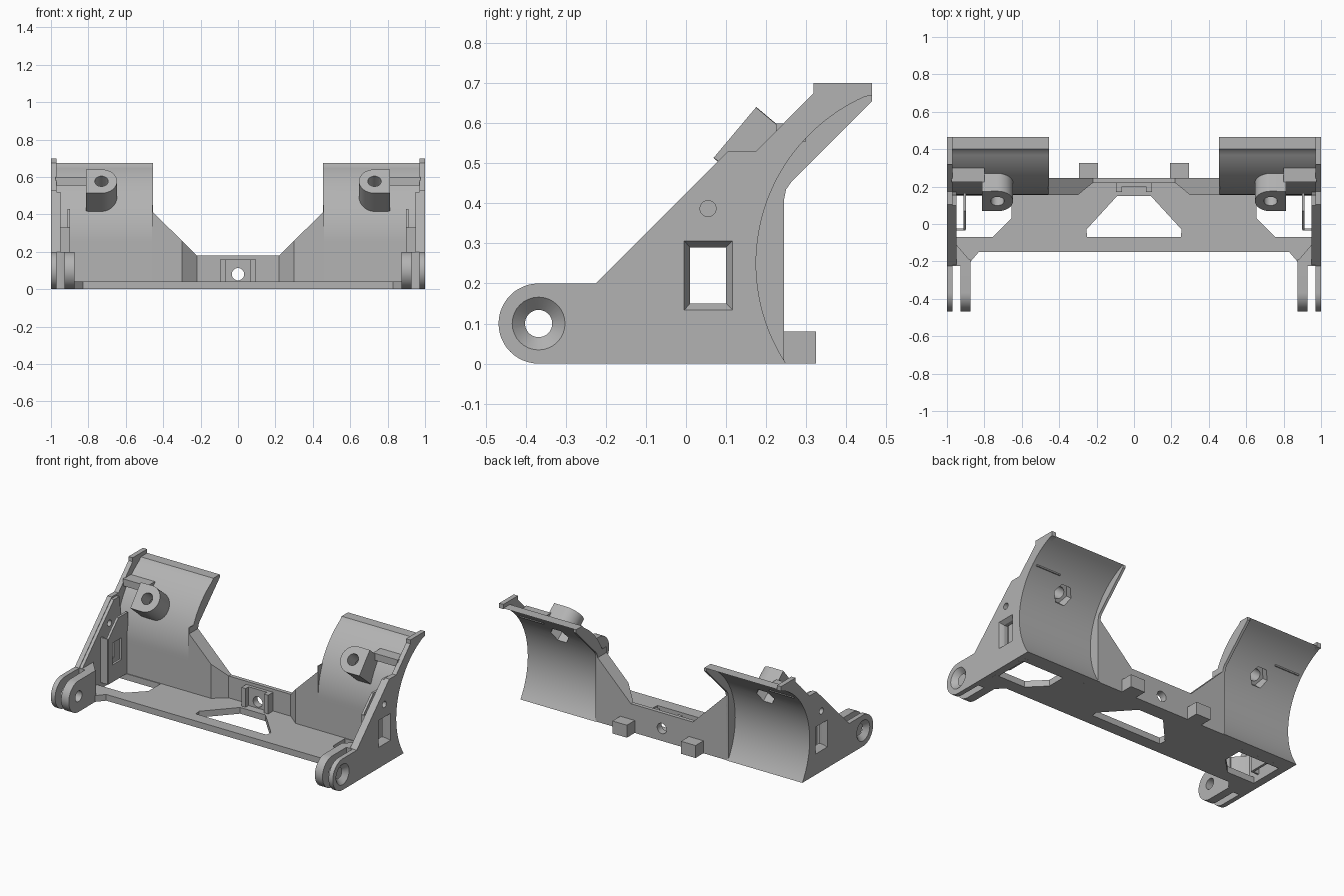
import bpy, bmesh, math
from mathutils import Vector

if "Cube" in bpy.data.objects:
    bpy.data.objects.remove(bpy.data.objects["Cube"])

grey = bpy.data.materials.new("plain grey")
grey.use_nodes = True
GREY = (0.45, 0.45, 0.45, 1)
grey.diffuse_color = GREY
grey.node_tree.nodes["Principled BSDF"].inputs["Base Color"].default_value = GREY


def loft(name, start, end, mirrored=False):
    """Solid between two matching rings, optionally repeated on the other side."""
    bm = bmesh.new()
    for side in ((1, -1) if mirrored else (1,)):
        rings = [[bm.verts.new((side * p[0], p[1], p[2])) for p in ring] for ring in (start, end)]
        n = len(start)
        for ring in rings:
            bm.faces.new(ring)
        for i in range(n):
            j = (i + 1) % n
            bm.faces.new((rings[0][i], rings[0][j], rings[1][j], rings[1][i]))
    bmesh.ops.recalc_face_normals(bm, faces=bm.faces)
    mesh = bpy.data.meshes.new(name)
    bm.to_mesh(mesh)
    bm.free()
    mesh.materials.append(grey)
    obj = bpy.data.objects.new(name, mesh)
    bpy.context.collection.objects.link(obj)
    return obj


def prism(name, axis, pts, a, b, mirrored=False, end=None):
    """Extrude a flat profile along x, y or z; end gives a different far profile."""
    def place(p, d):
        return {"x": (d, p[0], p[1]), "y": (p[0], d, p[1]), "z": (p[0], p[1], d)}[axis]
    return loft(name, [place(p, a) for p in pts], [place(p, b) for p in end or pts], mirrored)


def box(name, x, y, z, mirrored=False):
    return prism(name, "z", rect(x, y), z[0], z[1], mirrored)


def rect(u, v):
    return [(u[0], v[0]), (u[1], v[0]), (u[1], v[1]), (u[0], v[1])]


def arc(cu, cv, r, a0, a1, n):
    return [(cu + r * math.cos(math.radians(a0 + (a1 - a0) * i / n)),
             cv + r * math.sin(math.radians(a0 + (a1 - a0) * i / n))) for i in range(n + 1)]


def circle(cu, cv, r, n=32):
    return arc(cu, cv, r, 0, 360, n)[:-1]


def cut(obj, *cutters):
    for cutter in cutters:
        mod = obj.modifiers.new("cut", "BOOLEAN")
        mod.operation, mod.solver, mod.object = "DIFFERENCE", "EXACT", cutter
    bpy.context.view_layer.update()
    graph = bpy.context.evaluated_depsgraph_get()
    mesh = bpy.data.meshes.new_from_object(obj.evaluated_get(graph))
    obj.modifiers.clear()
    obj.data = mesh


# Shared curves: concave back of the cradles and their outer skin (y, z)
CY, CZ, R = 0.63, 0.25, 0.455
back_arc = arc(CY, CZ, R, 213.3, 111.3, 40)
back_arc = [p for p in back_arc if p[0] < 0.462]
skin = [(0.155, 0)] + arc(CY, CZ, R + 0.02, 180, 121, 24) + [(0.40, 0.675), (0.465, 0.675)]

# Cutters
lug_y, lug_z = -0.368, 0.1
pin_hole = prism("pin_hole", "x", circle(lug_y, lug_z, 0.034), 0.8, 1.1, True)
countersink = prism("countersink", "x", circle(lug_y, lug_z, 0.034), 0.97, 1.001, True,
                    circle(lug_y, lug_z, 0.067))
window = prism("window", "x", rect((0.01, 0.1), (0.15, 0.29)), 0.85, 1.1, True)
window_bevel = prism("window_bevel", "x", rect((0.01, 0.1), (0.15, 0.29)), 0.975, 1.001, True,
                     rect((-0.005, 0.117), (0.133, 0.307)))
small_hole = prism("small_hole", "x", circle(0.055, 0.387, 0.02), 0.85, 1.1, True)
bore = prism("bore", "x", circle(CY, CZ, R + 0.008, 96), 0.3, 1.1, True)
centre_hole = prism("centre_hole", "y", circle(0, 0.08, 0.033), 0.1, 0.4)
wall_notch = prism("wall_notch", "y", [(-0.22, 0.18), (0.22, 0.18), (0.455, 0.412), (0.455, 0.6),
                                       (-0.455, 0.6), (-0.455, 0.412)], 0.1, 0.4)
floor_gap = prism("floor_gap", "z", [(-0.25, -0.07), (0.25, -0.07), (0.255, -0.03), (0.09, 0.15),
                                     (-0.09, 0.15), (-0.255, -0.03)], -0.1, 0.1)
side_gap = prism("side_gap", "z", [(0.655, 0.15), (0.655, 0.03), (0.755, -0.07), (0.95, -0.07),
                                   (0.95, 0.15)], -0.1, 0.1, True)

# Side plates: rounded lug, sloped front, concave back and top tab
lug_end = arc(lug_y, lug_z, 0.1, 270, 90, 24)
plate = prism("side_plates", "x", lug_end + [
    (-0.225, 0.2), (0.105, 0.53), (0.175, 0.53), (0.318, 0.675), (0.318, 0.7), (0.465, 0.7)]
    + [(0.465, 0.67)] + back_arc[::-1], 0.97, 1, True)
cut(plate, pin_hole, countersink, window, window_bevel, small_hole)
liner = prism("plate_liners", "x", [(-0.22, 0), (-0.22, 0.2), (0.1, 0.52), (0.155, 0.52),
                                    (0.17, 0.4), (0.17, 0)], 0.95, 0.97, True)
cut(liner, window, small_hole)

# Inner fork lugs and the webs joining them to the plates
lug = prism("inner_lugs", "x", lug_end + [(-0.19, 0.2), (-0.19, 0)], 0.873, 0.927, True)
cut(lug, pin_hole)
prism("lug_webs", "z", [(0.873, -0.2), (0.927, -0.225), (0.97, -0.225), (0.97, -0.1),
                        (0.95, -0.11)], 0, 0.2, True)

# Floor with triangular and corner openings
floor = prism("floor", "z", [(-0.83, -0.15), (0.83, -0.15), (0.873, -0.2), (0.96, -0.2), (0.96, 0.18),
                             (0.3, 0.18), (0.22, 0.23), (-0.22, 0.23), (-0.3, 0.18), (-0.96, 0.18),
                             (-0.96, -0.2), (-0.873, -0.2)], 0, 0.04)
cut(floor, floor_gap, side_gap)

# Back wall with recessed middle and sloping shoulders
wall = prism("back_wall", "z", [(-0.46, 0.245), (0.46, 0.245), (0.46, 0.155), (0.3, 0.155),
                                (0.22, 0.22), (-0.22, 0.22), (-0.3, 0.155), (-0.46, 0.155)], 0, 0.45)
cut(wall, wall_notch, centre_hole)
block = box("centre_block", (-0.095, 0.095), (0.17, 0.23), (0, 0.16))
cut(block, centre_hole, box("block_recess", (-0.065, 0.065), (0.1, 0.2), (0.04, 0.3)))
box("rear_pegs", (0.192, 0.295), (0.24, 0.325), (0, 0.08), True)

# Boss frame: local axes across (x), up the slope and into the cradle
slope, inward = Vector((0, 0.643, 0.766)), Vector((0, 0.766, -0.643))
face = Vector((0.73, 0.122, 0.577))


def tilted(name, pts, a, b):
    ring = [face + Vector((u, 0, 0)) + slope * v for u, v in pts]
    return loft(name, [p + inward * a for p in ring], [p + inward * b for p in ring], True)


screw_hole = tilted("screw_hole", circle(0, 0, 0.036), -0.1, 0.4)
nut_pocket = tilted("nut_pocket", circle(0, 0, 0.062, 6), 0.1, 0.4)

# Cradles with their thin inner ribs
cradle = prism("cradles", "x", skin + back_arc[::-1], 0.462, 0.975, True)
cut(cradle, nut_pocket, screw_hole)
prism("inner_ribs", "x", skin + [(0.465, 0.655), (0.262, 0.452), (0.25, 0.435), (0.245, 0.41),
                                 (0.245, 0)], 0.455, 0.472, True)

# Screw bosses, rounded towards the middle and bridged to the plates
boss = tilted("screw_bosses", [(0.083, 0.082), (0.083, -0.082)] + arc(0, 0, 0.083, 270, 90, 20), 0, 0.3)
cut(boss, bore, nut_pocket, screw_hole)
box("boss_bridges", (0.8, 0.975), (0.225, 0.3), (0.555, 0.6), True)

# Pocket frames standing off the plates around the windows
frame = box("pocket_frames", (0.897, 0.912), (-0.03, 0.165), (0.04, 0.43), True)
cut(frame, window, prism("frame_slope", "x", [(-0.2, 0.2), (-0.03, 0.33), (0.07, 0.43), (0.07, 0.6),
                                              (-0.2, 0.6)], 0.8, 0.94, True))
box("frame_ends", (0.9, 0.96), (-0.035, -0.025), (0.04, 0.33), True)

# Remove cutters, then shade curved faces smoothly
cutter_names = ("pin_hole", "countersink", "window", "window_bevel", "small_hole", "bore", "centre_hole",
                "wall_notch", "floor_gap", "side_gap", "block_recess", "screw_hole", "nut_pocket",
                "frame_slope")
for name in cutter_names:
    bpy.data.objects.remove(bpy.data.objects[name])
bpy.ops.object.select_all(action="DESELECT")
for obj in bpy.context.collection.objects:
    if obj.type == "MESH":
        obj.select_set(True)
        bpy.context.view_layer.objects.active = obj
bpy.ops.object.shade_smooth_by_angle(angle=math.radians(30))
